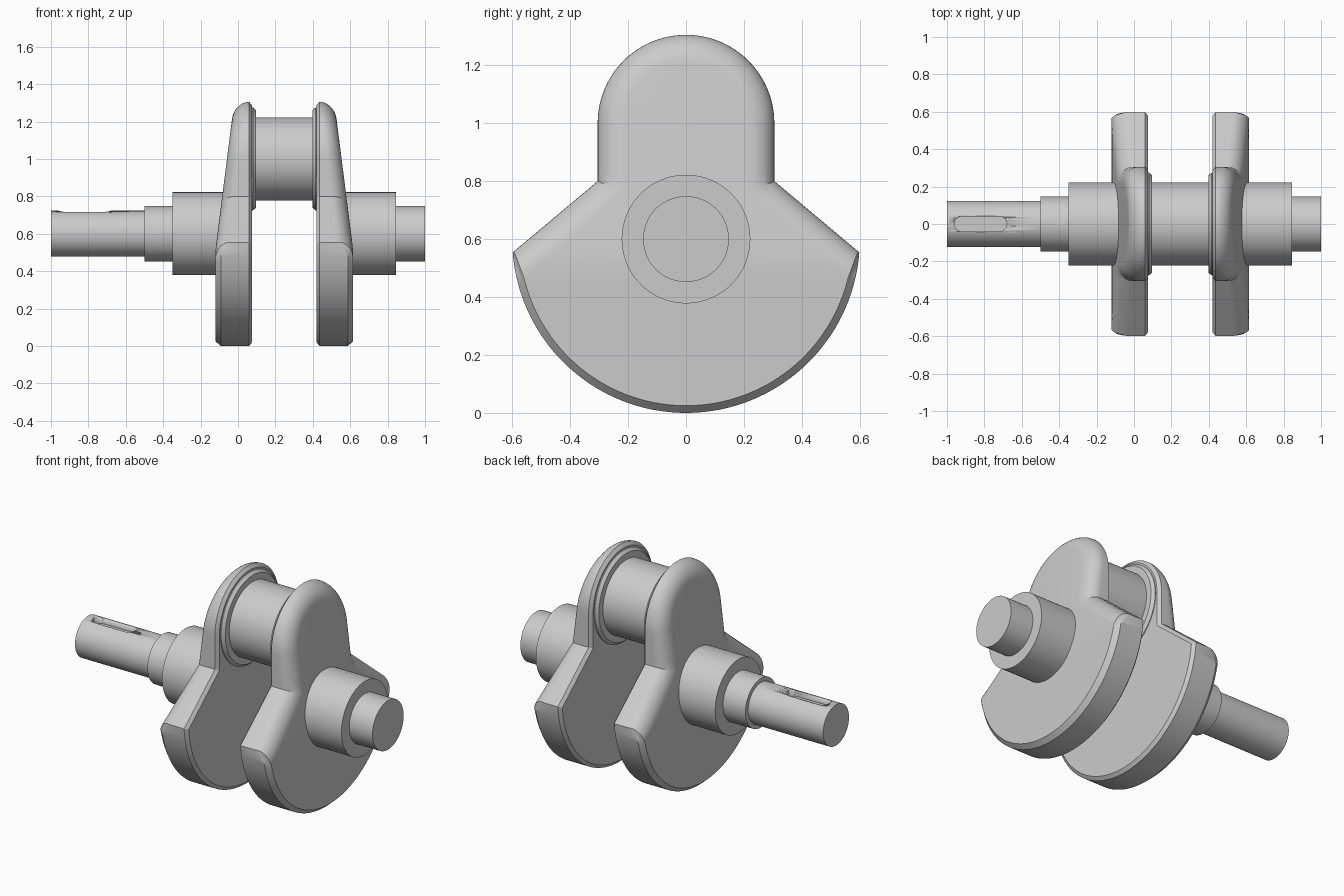
import bpy, bmesh
from math import sin, cos, pi, sqrt, atan2, hypot

if "Cube" in bpy.data.objects:
    bpy.data.objects.remove(bpy.data.objects["Cube"])

MID = 0.2475           # x of the plane between the two webs
AXIS, PIN = 0.6, 1.0   # heights of shaft axis and crankpin axis


def finish(name, bm):
    bmesh.ops.remove_doubles(bm, verts=bm.verts, dist=1e-5)
    bmesh.ops.recalc_face_normals(bm, faces=bm.faces)
    me = bpy.data.meshes.new(name)
    bm.to_mesh(me)
    bm.free()
    ob = bpy.data.objects.new(name, me)
    bpy.context.collection.objects.link(ob)
    bpy.ops.object.select_all(action='DESELECT')
    ob.select_set(True)
    bpy.context.view_layer.objects.active = ob
    bpy.ops.object.shade_smooth_by_angle(angle=0.45)
    return ob


def lathe(name, profile, z, n=96):
    """Turned part: (x, radius) profile with end caps, spun about an x-parallel axis."""
    bm = bmesh.new()
    rings = [[bm.verts.new((x, r * cos(2 * pi * i / n), z + r * sin(2 * pi * i / n)))
              for i in range(n)] for x, r in profile]
    for a, b in zip(rings, rings[1:]):
        for i in range(n):
            bm.faces.new((a[i], a[(i + 1) % n], b[(i + 1) % n], b[i]))
    bm.faces.new(rings[0])
    bm.faces.new(rings[-1])
    return finish(name, bm)


def outline(u, l):
    """Half web outline, top to bottom: upper edges inset by u, lower arc by l.
    Also gives each point's share (0..1) of the large upper fillet."""
    r, R = 0.305 - u, 0.6 - l
    pts = [(r * sin(a), PIN + r * cos(a), 1) for a in [i * pi / 48 for i in range(25)]]
    ln = hypot(0.245, 0.292)
    ny, nz = 0.245 / ln, 0.292 / ln                  # shoulder normal
    c = ny * 0.305 + nz * 0.8 - u
    elbow = (r, (c - ny * r) / nz)
    h = c - nz * AXIS                                # shoulder meets lower arc
    t = sqrt(R * R - h * h)
    tip = (ny * h + nz * t, AXIS + nz * h - ny * t)
    for i in range(1, 6):
        f = i / 5
        pts.append((r, PIN + (elbow[1] - PIN) * f, 1))
    for i in range(1, 9):
        f = i / 8
        pts.append((elbow[0] + (tip[0] - elbow[0]) * f, elbow[1] + (tip[1] - elbow[1]) * f, 1))
    a0 = atan2(tip[1] - AXIS, tip[0])
    for i in range(1, 49):
        a = a0 + (-pi / 2 - a0) * i / 48
        pts.append((R * cos(a), AXIS + R * sin(a), max(0, 1 - i / 4)))
    return pts


def outer(z):
    """Distance of the tapering outer face from the middle plane."""
    return 0.3675 - max(0, 0.127 * (z - 0.52))


def web(name, side):
    inner = [(y, z, 0.172) for y, z, w in outline(0.02, 0.02)]
    cols = [[(0, z, d) for y, z, d in inner], inner,
            [(y, z, 0.188) for y, z, w in outline(0, 0)]]
    steps = 10
    for k in range(steps + 1):
        t = k / steps * pi / 2
        s, f = 1 - cos(t), 1 - sin(t)
        cols.append([(y, z, outer(z) - (0.08 * w * f + 0.028 * (1 - w) * (1 - k / steps)))
                     for y, z, w in outline(0.09 * s, 0.025 * k / steps)])
    cols.append([(0, z, outer(z)) for y, z, d in cols[-1]])
    bm = bmesh.new()
    for m in (1, -1):
        grid = [[bm.verts.new((MID + side * d, m * y, z)) for y, z, d in col] for col in cols]
        for a, b in zip(grid, grid[1:]):
            for i in range(len(a) - 1):
                bm.faces.new((a[i], a[i + 1], b[i + 1], b[i]))
    bmesh.ops.dissolve_degenerate(bm, edges=bm.edges, dist=1e-6)
    return finish(name, bm)


# Crank webs with counterweights
web("left_web", -1)
web("right_web", 1)

# Crankpin with a tapered collar at each end
lathe("crankpin", [(0.06, 0.275), (0.08, 0.275), (0.097, 0.26), (0.097, 0.222),
                   (0.398, 0.222), (0.398, 0.26), (0.415, 0.275), (0.435, 0.275)], PIN)

# Stepped main shaft ends
drive = lathe("drive_shaft", [(-1, 0.123), (-0.5, 0.123), (-0.5, 0.148), (-0.35, 0.148),
                              (-0.35, 0.222), (0.0, 0.222)], AXIS)
lathe("rear_journal", [(0.495, 0.222), (0.845, 0.222), (0.845, 0.148), (1, 0.148)], AXIS)

# Keyway slot cut in the top of the drive shaft
bm = bmesh.new()
slot = [(cx + 0.04 * cos(a0 + i * pi / 12), 0.04 * sin(a0 + i * pi / 12))
        for cx, a0 in ((-0.72, -pi / 2), (-0.92, pi / 2)) for i in range(13)]
base = bm.faces.new([bm.verts.new((x, y, 0.68)) for x, y in slot])
up = bmesh.ops.extrude_face_region(bm, geom=[base])
bmesh.ops.translate(bm, vec=(0, 0, 0.15), verts=[v for v in up["geom"] if isinstance(v, bmesh.types.BMVert)])
cutter = finish("keyway_cutter", bm)
cutter.hide_render = True
cutter.hide_set(True)
mod = drive.modifiers.new("keyway", 'BOOLEAN')
mod.operation = 'DIFFERENCE'
mod.solver = 'EXACT'
mod.object = cutter
